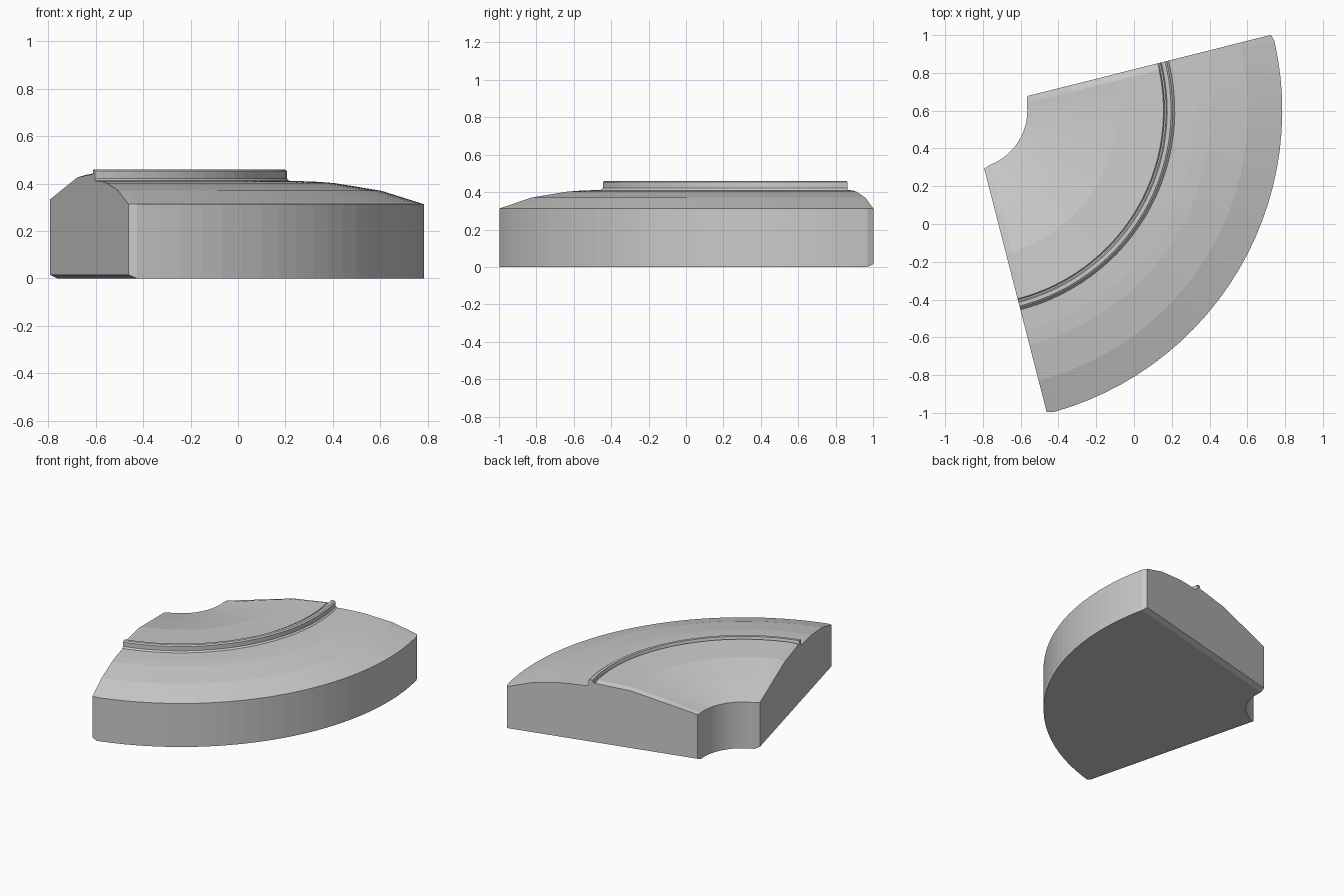
import bpy, bmesh
from math import radians, sin, cos, asin

if "Cube" in bpy.data.objects:
    bpy.data.objects.remove(bpy.data.objects["Cube"])

CENTRE = (-0.872, 0.60)
A0, A1 = radians(-75.6), radians(14.1)
SEGS = 26
BEVEL = 0.035

# radial cross-section (radius, height): bore wall, sloping top, raised rib, outer slope, rim
PROFILE = [(0.307, 0.0), (0.307, 0.333), (0.55, 0.39), (0.78, 0.436), (1.028, 0.449),
           (1.034, 0.438), (1.042, 0.438), (1.048, 0.46), (1.068, 0.46), (1.078, 0.453),
           (1.078, 0.422), (1.088, 0.412), (1.20, 0.408), (1.28, 0.402), (1.475, 0.37),
           (1.657, 0.313), (1.657, 0.0)]


def end_section(p):
    """Cut-face outline: slightly smaller so the cut edges read as bevelled."""
    r, z = p
    if r < 0.5:
        r += 0.01
    if r > 1.6:
        r -= 0.010
    if z == 0:
        z = 0.015
    elif 0.5 < r < 1.03:
        z -= 0.010
    return r, z


def add_section(bm, pts, angles):
    return [bm.verts.new((CENTRE[0] + r * cos(a), CENTRE[1] + r * sin(a), z))
            for (r, z), a in zip(pts, angles)]


bm = bmesh.new()
end_pts = [end_section(p) for p in PROFILE]
sections = [add_section(bm, end_pts, [A0] * len(PROFILE))]

# full-size sections between the two bevels
for i in range(SEGS + 1):
    t = i / SEGS
    angles = []
    for r, z in PROFILE:
        inset = asin(BEVEL / r)
        angles.append((A0 + inset) * (1 - t) + (A1 - inset) * t)
    sections.append(add_section(bm, PROFILE, angles))
sections.append(add_section(bm, end_pts, [A1] * len(PROFILE)))

# skin the sections and close both cut faces
n = len(PROFILE)
for a, b in zip(sections, sections[1:]):
    for k in range(n):
        m = (k + 1) % n
        bm.faces.new((a[k], a[m], b[m], b[k]))
bm.faces.new(sections[0])
bm.faces.new(sections[-1])
bmesh.ops.recalc_face_normals(bm, faces=bm.faces)

mesh = bpy.data.meshes.new("ring_quarter")
bm.to_mesh(mesh)
bm.free()
obj = bpy.data.objects.new("ring_quarter", mesh)
bpy.context.collection.objects.link(obj)
